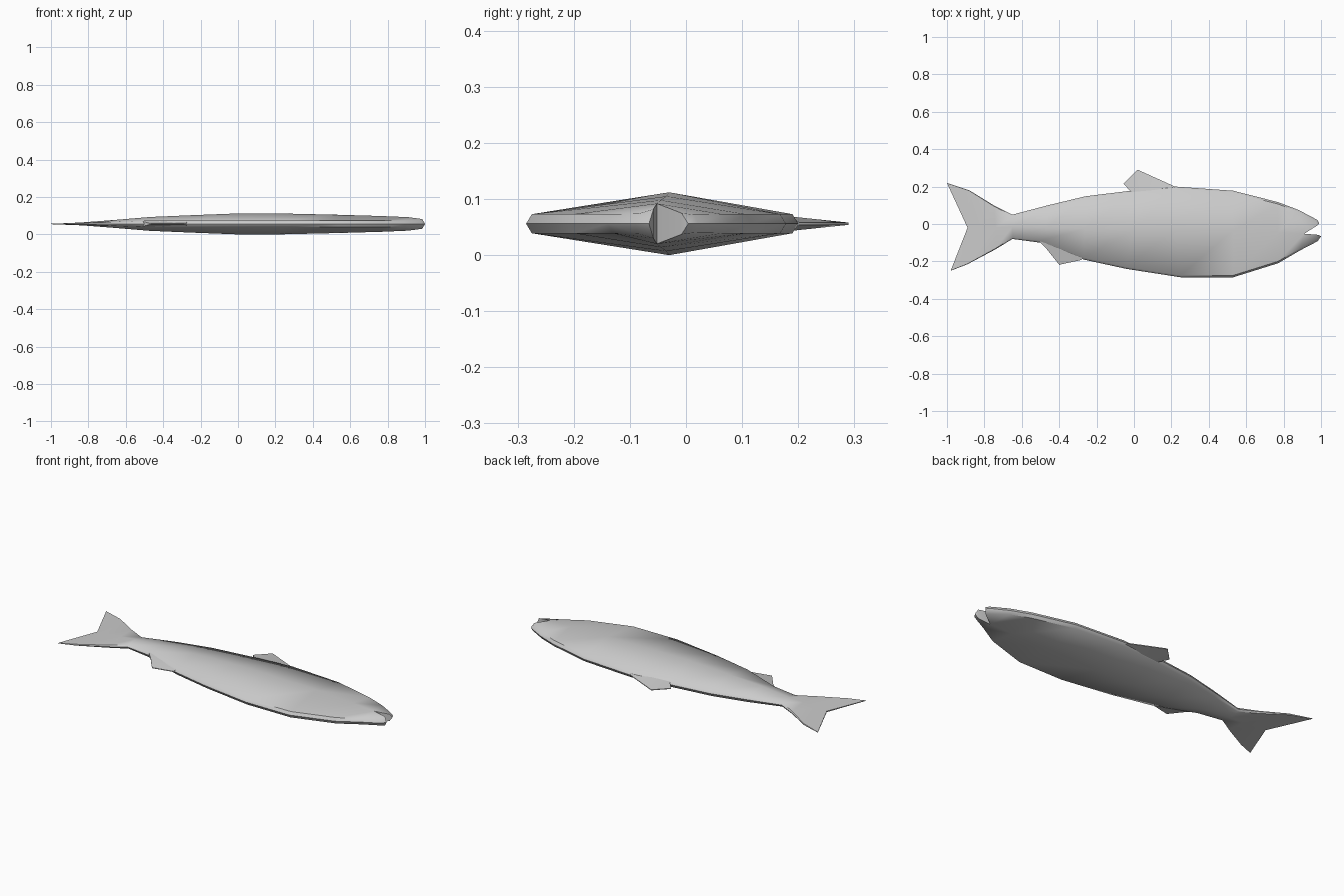
import bpy
import bmesh
import math

if "Cube" in bpy.data.objects:
    bpy.data.objects.remove(bpy.data.objects["Cube"], do_unlink=True)

MID_Z = 0.056   # plane of symmetry of the flat-lying fish

grey = bpy.data.materials.new("plain grey")
grey.use_nodes = True
grey.diffuse_color = (0.6, 0.6, 0.6, 1)
grey.node_tree.nodes["Principled BSDF"].inputs["Base Color"].default_value = (0.6, 0.6, 0.6, 1)


def finish(bm, name):
    bmesh.ops.recalc_face_normals(bm, faces=bm.faces)
    mesh = bpy.data.meshes.new(name)
    bm.to_mesh(mesh)
    bm.free()
    mesh.materials.append(grey)
    obj = bpy.data.objects.new(name, mesh)
    bpy.context.collection.objects.link(obj)
    bpy.ops.object.select_all(action="DESELECT")
    obj.select_set(True)
    bpy.context.view_layer.objects.active = obj
    bpy.ops.object.shade_smooth_by_angle(angle=math.radians(50))
    return obj


def bridge(bm, a, b):
    n = len(a)
    for i in range(n):
        j = (i + 1) % n
        bm.faces.new((a[i], a[j], b[j], b[i]))


def add_points(bm, points):
    return [bm.verts.new((x, y, MID_Z + z)) for x, y, z in points]


def body_ring(bm, low, mid, high, half):
    """Diamond section with narrow bevelled belly and back edges."""
    edge = min(0.017, half * 0.5)
    lip = edge * 0.6
    (xl, yl), (xm, ym), (xh, yh) = low, mid, high
    return add_points(bm, [
        (xl, yl, 0), (xl, yl + lip, edge), (xm, ym, half), (xh, yh - lip, edge),
        (xh, yh, 0), (xh, yh - lip, -edge), (xm, ym, -half), (xl, yl + lip, -edge)])


# Body and tail: belly point, side point, back point, half thickness
stations = [
    ((-0.98, -0.25), (-0.89, -0.02), (-1.0, 0.22), 0.003),
    ((-0.89, -0.215), (-0.83, -0.02), (-0.88, 0.18), 0.008),
    ((-0.74, -0.135), (-0.74, -0.02), (-0.75, 0.10), 0.015),
    ((-0.65, -0.08), (-0.65, -0.015), (-0.65, 0.05), 0.022),
    ((-0.50, -0.10), (-0.47, -0.02), (-0.46, 0.10), 0.037),
    ((-0.27, -0.19), (-0.26, -0.025), (-0.26, 0.148), 0.046),
    ((-0.04, -0.24), (0.0, -0.03), (0.0, 0.18), 0.056),
    ((0.25, -0.285), (0.22, -0.03), (0.22, 0.20), 0.056),
    ((0.53, -0.285), (0.53, -0.035), (0.53, 0.178), 0.049),
    ((0.77, -0.21), (0.77, -0.045), (0.77, 0.117), 0.042),
    ((0.89, -0.14), (0.91, -0.052), (0.88, 0.075), 0.036),
]
bm = bmesh.new()
rings = [body_ring(bm, *s) for s in stations]
for a, b in zip(rings, rings[1:]):
    bridge(bm, a, b)

# Thin trailing edge of the tail, split along its notch
t = rings[0]
for quad in ((0, 1, 7), (1, 2, 6, 7), (2, 3, 5, 6), (3, 4, 5)):
    bm.faces.new([t[i] for i in quad])


# Jaws continue the two halves of the head section around an open mouth
def jaw(root, mouth, lip, ridge, nose):
    (xm, ym, zm), (xl, yl, zl) = mouth, lip
    tip = add_points(bm, [(xm, ym, zm), (xl, yl, zl), ridge, (xl, yl, -zl), (xm, ym, -zm)])
    bridge(bm, root, tip)
    point = add_points(bm, [nose])[0]
    for i in range(5):
        bm.faces.new((tip[i], tip[(i + 1) % 5], point))


head = rings[-1]
jaw([head[i] for i in (2, 3, 4, 5, 6)],
    (0.98, -0.008, 0.019), (0.972, 0.015, 0.016), (0.98, 0.022, 0), (0.99, 0.004, 0))
jaw([head[i] for i in (2, 1, 0, 7, 6)],
    (0.985, -0.058, 0.026), (0.975, -0.084, 0.018), (0.982, -0.092, 0), (1.0, -0.066, 0))
finish(bm, "fish_body")


# Fins: wedges from a thick root line to a thin outer line
def fin(name, root, outer, thick):
    bm = bmesh.new()
    sides = []
    for s in (1, -1):
        sides.append((add_points(bm, [(x, y, s * thick) for x, y in root]),
                      add_points(bm, [(x, y, s * 0.002) for x, y in outer])))
    loops = [r + o[::-1] for r, o in sides]
    bridge(bm, *loops)
    for r, o in sides:
        for i in range(len(r) - 1):
            bm.faces.new((r[i], r[i + 1], o[i + 1], o[i]))
    finish(bm, name)


fin("dorsal_fin", [(-0.01, 0.165), (0.10, 0.175), (0.22, 0.188)],
    [(-0.055, 0.215), (0.02, 0.29), (0.215, 0.202)], 0.014)
fin("anal_fin", [(-0.51, -0.09), (-0.40, -0.125), (-0.27, -0.178)],
    [(-0.47, -0.13), (-0.40, -0.218), (-0.28, -0.192)], 0.014)
